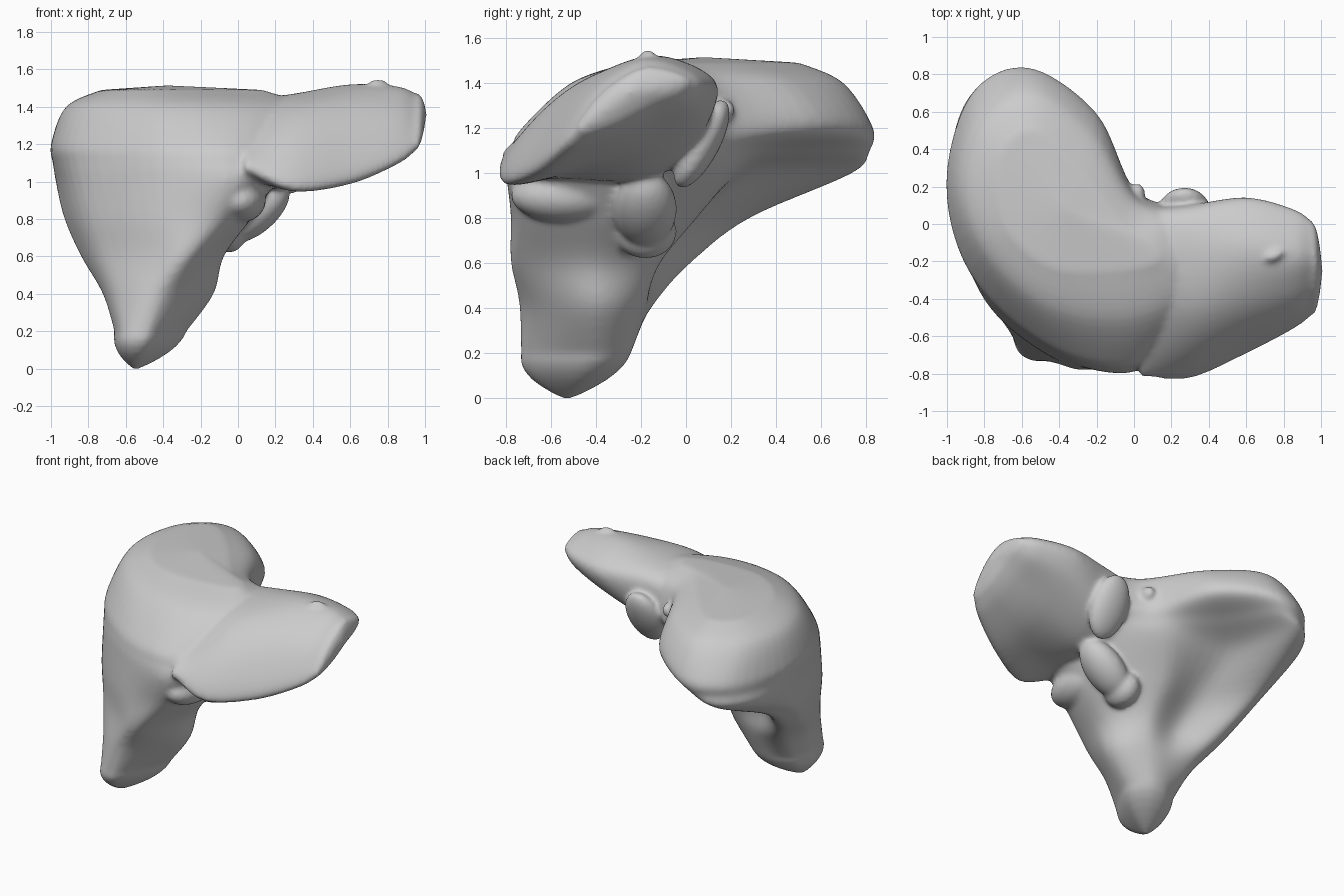
import bpy, math
from mathutils import Vector, Euler

default = bpy.data.objects.get("Cube")
if default:
    bpy.data.objects.remove(default, do_unlink=True)

# One flat grey for everything
grey = bpy.data.materials.new("plain grey")
grey.use_nodes = True
colour = (0.6, 0.6, 0.6, 1)
grey.diffuse_color = colour
grey.node_tree.nodes["Principled BSDF"].inputs["Base Color"].default_value = colour

parts = []


def spline(a, b, c, d, t):
    """Catmull-Rom point between b and c."""
    return 0.5 * (2 * b + (c - a) * t + (2 * a - 5 * b + 4 * c - d) * t * t
                  + (3 * b - a - 3 * c + d) * t ** 3)


def smooth_closed(points, steps):
    n = len(points)
    return [spline(points[i - 1], points[i], points[(i + 1) % n], points[(i + 2) % n], s / steps)
            for i in range(n) for s in range(steps)]


def smooth_between(rings, steps):
    last = len(rings) - 1
    result = []
    for i in range(last):
        four = [rings[max(0, min(last, i + k))] for k in (-1, 0, 1, 2)]
        for s in range(steps):
            result.append([spline(*column, s / steps) for column in zip(*four)])
    return result + [rings[-1]]


def dome(ring, pole, power, steps=8):
    """Rings closing an end towards a pole; power 1 is a cone, higher is blunter."""
    centre = sum(ring, Vector()) / len(ring)
    heights = [math.sin(math.pi / 2 * s / steps) for s in range(1, steps)]
    return [[centre.lerp(pole, t) + (p - centre) * (1 - t ** power) for p in ring]
            for t in heights]


def finish(obj, name):
    obj.name = name
    obj.data.materials.clear()
    obj.data.materials.append(grey)
    bpy.ops.object.select_all(action="DESELECT")
    obj.select_set(True)
    bpy.context.view_layer.objects.active = obj
    bpy.ops.object.mode_set(mode="EDIT")
    bpy.ops.mesh.select_all(action="SELECT")
    bpy.ops.mesh.normals_make_consistent(inside=False)
    bpy.ops.object.mode_set(mode="OBJECT")
    parts.append(obj)


def loft(name, sections, place, start, start_power, end, end_power):
    rings = [smooth_closed([Vector(place(level, a, b)) for a, b in outline], 6)
             for level, outline in sections]
    rings = smooth_between(rings, 6)
    start, end = Vector(start), Vector(end)
    rings = (dome(rings[0], start, start_power)[::-1] + rings
             + dome(rings[-1], end, end_power))
    n, count = len(rings[0]), len(rings)
    verts = [p for ring in rings for p in ring] + [start, end]
    faces = []
    for j in range(n):
        k = (j + 1) % n
        faces += [(r * n + j, r * n + k, r * n + n + k, r * n + n + j) for r in range(count - 1)]
        faces += [(k, j, count * n), ((count - 1) * n + j, (count - 1) * n + k, count * n + 1)]
    mesh = bpy.data.meshes.new(name)
    mesh.from_pydata(verts, [], faces)
    obj = bpy.data.objects.new(name, mesh)
    bpy.context.collection.objects.link(obj)
    finish(obj, name)


def lump(name, centre, radii, turn=(0, 0, 0)):
    bpy.ops.mesh.primitive_uv_sphere_add(segments=32, ring_count=16, location=centre)
    obj = bpy.context.object
    obj.scale = radii
    obj.rotation_euler = Euler([math.radians(a) for a in turn])
    finish(obj, name)


# Right lobe: level outlines, from the outer side round the front to the hollow back
lower = [
    (.2, [(-.66, -.5), (-.62, -.67), (-.53, -.73), (-.44, -.7), (-.3, -.48),
          (-.28, -.36), (-.36, -.26), (-.48, -.25), (-.6, -.32), (-.64, -.4)]),
    (.4, [(-.72, -.4), (-.65, -.6), (-.48, -.73), (-.34, -.7), (-.15, -.47),
          (-.15, -.32), (-.28, -.2), (-.45, -.17), (-.63, -.16), (-.7, -.25)]),
    (.6, [(-.83, -.2), (-.72, -.5), (-.42, -.73), (-.24, -.76), (-.09, -.5),
          (-.1, -.3), (-.25, -.12), (-.5, -.14), (-.73, .02), (-.82, -.06)]),
    (.8, [(-.92, 0), (-.79, -.42), (-.42, -.72), (-.1, -.76), (.06, -.5),
          (.02, -.2), (-.22, .04), (-.54, .02), (-.8, .28), (-.9, .17)]),
]
upper = [
    (1, [(-.97, .2), (-.84, -.33), (-.44, -.69), (0, -.79), (.2, -.5),
         (.12, -.08), (-.12, .18), (-.53, .3), (-.72, .73), (-.92, .58)]),
    (1.1, [(-.99, .22), (-.86, -.29), (-.45, -.67), (0, -.77), (.26, -.48),
           (.17, -.03), (-.05, .2), (-.37, .47), (-.6, .81), (-.88, .67)]),
    (1.2, [(-1, .22), (-.87, -.25), (-.45, -.63), (0, -.72), (.33, -.45),
           (.22, .03), (-.01, .2), (-.21, .6), (-.55, .83), (-.86, .69)]),
    (1.4, [(-.92, .2), (-.8, -.15), (-.45, -.45), (0, -.5), (.33, -.3),
           (.22, 0), (0, .13), (-.22, .48), (-.54, .7), (-.82, .55)]),
    (1.49, [(-.73, .17), (-.65, -.07), (-.42, -.24), (-.1, -.25), (.12, -.2),
            (.1, -.1), (-.06, 0), (-.3, .3), (-.53, .5), (-.7, .4)]),
]
loft("right_lobe", lower + upper, lambda z, x, y: (x, y, z),
     (-.55, -.53, -.01), 2, (-.37, .08, 1.515), 1)

# Left lobe: a thinning wedge, outlined across its length from the low front edge
wedge = [
    (.06, [(-.81, 1.06), (-.7, 1.19), (-.4, 1.36), (-.12, 1.44), (.07, 1.36),
           (.04, 1.1), (-.2, .98), (-.55, .98)]),
    (.3, [(-.82, .96), (-.7, 1.21), (-.45, 1.41), (-.12, 1.47), (.09, 1.39),
          (.05, 1.12), (-.2, .98), (-.55, .98)]),
    (.6, [(-.69, 1.0), (-.58, 1.26), (-.39, 1.44), (-.12, 1.52), (.13, 1.41),
          (.08, 1.23), (-.15, 1.1), (-.44, 1.03)]),
    (.85, [(-.56, 1.1), (-.48, 1.29), (-.34, 1.43), (-.15, 1.51), (.07, 1.42),
           (.03, 1.3), (-.15, 1.22), (-.37, 1.13)]),
    (.95, [(-.49, 1.17), (-.42, 1.3), (-.3, 1.41), (-.16, 1.47), (.01, 1.42),
           (-.02, 1.35), (-.15, 1.29), (-.33, 1.2)]),
]
loft("left_lobe", wedge, lambda x, y, z: (x, y, z),
     (-.01, -.48, 1.14), 2, (1.01, -.25, 1.36), 2.3)

# Small lobes and vessel stubs around the underside
lump("back_lobe", (.27, .07, 1.13), (.14, .08, .22), (-28, 0, 0))
lump("middle_lobe", (.1, -.18, .84), (.22, .14, .11), (0, -42, 0))
lump("lower_stub", (-.05, -.18, .74), (.1, .14, .12))
lump("front_shelf", (.01, -.54, .9), (.14, .24, .12))
lump("vein_stub", (.02, .16, 1.28), (.04, .06, .05))
lump("top_fin", (.75, -.17, 1.51), (.06, .03, .04), (0, 0, 25))

# Fuse all parts into one soft skin
bpy.ops.object.select_all(action="DESELECT")
for part in parts:
    part.select_set(True)
bpy.context.view_layer.objects.active = parts[0]
bpy.ops.object.join()
body = bpy.context.object
body.name = "lobed_body"
bpy.ops.object.transform_apply(location=True, rotation=True, scale=True)
skin = body.modifiers.new("skin", "REMESH")
skin.mode = "VOXEL"
skin.voxel_size = 0.014
skin.use_smooth_shade = True
soften = body.modifiers.new("soften", "SMOOTH")
soften.factor = 0.5
soften.iterations = 12
